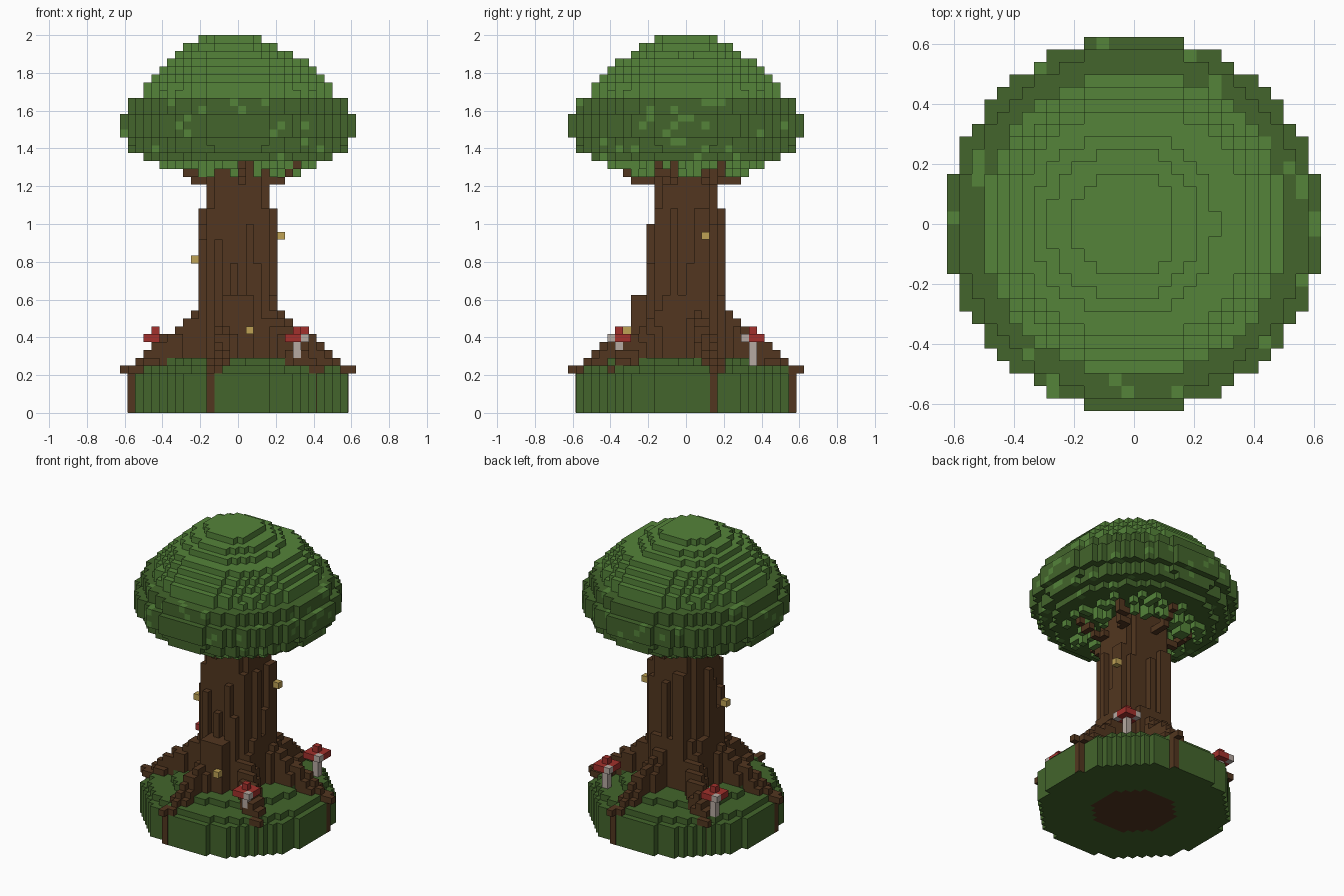
import bpy, math, random
from mathutils import Vector

random.seed(7)
S = 2 / 48  # edge of one block

cube = bpy.data.objects.get("Cube")
if cube:
    bpy.data.objects.remove(cube, do_unlink=True)


def material(name, rgb):
    mat = bpy.data.materials.new(name)
    mat.use_nodes = True
    color = (*rgb, 1)
    mat.diffuse_color = color
    bsdf = mat.node_tree.nodes["Principled BSDF"]
    bsdf.inputs["Base Color"].default_value = color
    bsdf.inputs["Roughness"].default_value = 0.9
    return mat


LIGHT = material("light leaf green", (0.09, 0.23, 0.042))
DARK = material("dark leaf green", (0.056, 0.13, 0.025))
BARK = material("bark brown", (0.085, 0.037, 0.014))
RED = material("cap red", (0.36, 0.03, 0.025))
STEM = material("stem cream", (0.47, 0.40, 0.36))
GOLD = material("glow yellow", (0.52, 0.36, 0.09))

# Each side of a block: outward step and the two in-plane axes
SIDES = []
for axis in range(3):
    for sign in (1, -1):
        n = Vector((0, 0, 0))
        n[axis] = sign
        u = Vector((0, 0, 0))
        u[(axis + 1) % 3] = 1
        SIDES.append((n, u, n.cross(u)))


def build(name, blocks):
    """Make one object from a dict of block -> material, outer faces only."""
    mats = list(dict.fromkeys(blocks.values()))
    verts, faces, slots = {}, [], []
    for cell, mat in blocks.items():
        mid = Vector(cell) + Vector((0.5, 0.5, 0.5))
        for n, u, v in SIDES:
            if tuple(int(c + d) for c, d in zip(cell, n)) in blocks:
                continue
            corners = [mid + (n + a * u + b * v) / 2
                       for a, b in ((-1, -1), (1, -1), (1, 1), (-1, 1))]
            faces.append([verts.setdefault(tuple(c * S), len(verts)) for c in corners])
            slots.append(mats.index(mat))
    mesh = bpy.data.meshes.new(name)
    mesh.from_pydata(list(verts), [], faces)
    for mat in mats:
        mesh.materials.append(mat)
    mesh.polygons.foreach_set("material_index", slots)
    mesh.update()
    bpy.context.collection.objects.link(bpy.data.objects.new(name, mesh))


def disc(k, radius, cx=0):
    """Blocks of one round layer."""
    span = range(-16, 16)
    return [(i, j, k) for i in span for j in span
            if math.hypot(i + 0.5 - cx, j + 0.5) <= radius]


def box(x, y, z):
    return [(i, j, k) for i in range(*x) for j in range(*y) for k in range(*z)]


def reach(cell):
    return math.hypot(cell[0] + 0.5, cell[1] + 0.5)


# Grassy mound with a soil core showing underneath
ground = {}
for k, r in enumerate([14.1] * 5 + [13.1, 9.6]):
    for c in disc(k, r):
        ground[c] = BARK if k == 0 and reach(c) < 6.2 else DARK
build("grass_mound", ground)

# Trunk core, bark ridges of uneven height, and front buttress
trunk = {c: BARK for k in range(7, 32) for c in disc(k, 4.4)}
for i, j, _ in disc(0, 5.2):
    if (i, j, 7) not in trunk:
        for k in range(7, random.choice((15, 19, 22, 24, 26, 26))):
            trunk[i, j, k] = BARK
for c in box((-2, 2), (-7, -3), (7, 15)):
    trunk[c] = BARK
build("trunk", trunk)

# Six arching roots that run down over the rim
for n in range(6):
    a = math.radians(17.5 + 60 * n)
    root = {}
    for step in range(41):
        r = 4.5 + 9.9 * step / 40
        top = 5.8 + (14.4 - r) * 0.82
        x, y = r * math.cos(a), r * math.sin(a)
        thick = 4 if r < 9 else 3
        wide = 1.25 if r < 12.5 else 0.6
        for i in range(math.floor(x) - 2, math.floor(x) + 3):
            for j in range(math.floor(y) - 2, math.floor(y) + 3):
                d = math.hypot(i + 0.5 - x, j + 0.5 - y)
                if d < wide:
                    high = int(top) - (d > 0.8)
                    for k in range(max(5, high - thick), high):
                        root[i, j, k] = BARK
    # Vertical strip on the rim of the mound
    rim = max((c for c in disc(0, 14.1)),
              key=lambda c: (c[0] + 0.5) * math.cos(a) + (c[1] + 0.5) * math.sin(a)
              - 3 * abs((c[1] + 0.5) * math.cos(a) - (c[0] + 0.5) * math.sin(a)))
    out = tuple(round(t) for t in (math.cos(a), math.sin(a)))
    tip = (rim[0] + out[0], rim[1] + out[1])
    root[tip[0], tip[1], 5] = BARK
    root[rim[0], rim[1], 5] = BARK
    build(f"root_{n + 1}", root)
    # Bark plate laid just over the rim blocks
    strip = {(rim[0], rim[1], k): BARK for k in range(5)}
    build(f"root_strip_{n + 1}", strip)
    plate = bpy.data.objects[f"root_strip_{n + 1}"]
    plate.location = (0.003 * math.cos(a), 0.003 * math.sin(a), 0.001)

# Short branches under the leaves
branches = {}
for n in range(6):
    a = math.radians(35 + 60 * n)
    for step in range(13):
        r = 3.5 + step * 0.4
        k = 29 + (r > 6.5) + (r > 7.7)
        branches[math.floor(r * math.cos(a)), math.floor(r * math.sin(a)), k] = BARK
build("branches", branches)

# Leaf crown: dark speckled skirt below, plain light dome above
skirt = [12.1, 13.9, 14.0, 15.05, 15.05, 15.05, 14.0, 14.0]
dome = [12.3, 12.1, 11.1, 10.4, 9.4, 7.4, 6.0, 4.3]
crown = {}
for k, r in enumerate(skirt, 32):
    for c in disc(k, r):
        speckle = reach(c) > 11.5 and random.random() < 0.08
        crown[c] = LIGHT if speckle else DARK
for k, r in enumerate(dome, 40):
    for c in disc(k, r, -0.8 if k > 44 else 0):
        crown[c] = LIGHT
# Hanging tufts
for c in disc(31, 10.2):
    if reach(c) > 5.5 and random.random() < 0.28:
        crown[c] = LIGHT
        if reach(c) < 8 and random.random() < 0.7:
            crown[c[0], c[1], 30] = LIGHT
build("leaf_crown", crown)

# Mushrooms with pale spots
for n, (i, j) in enumerate(((8, 8), (7, -9), (-11, 7)), 1):
    parts = {c: STEM for c in box((i, i + 1), (j, j + 1), (6, 9))}
    parts.update({c: RED for c in box((i - 1, i + 2), (j - 1, j + 2), (9, 10))})
    parts[i, j, 10] = RED
    parts[i + 1, j - 1, 9] = STEM
    parts[i - 1, j + 1, 9] = STEM
    build(f"mushroom_{n}", parts)

# Small glowing lights on the bark
for n, c in enumerate(((5, 2, 22), (-6, -3, 19), (1, -8, 10)), 1):
    build(f"glow_light_{n}", {c: GOLD})
